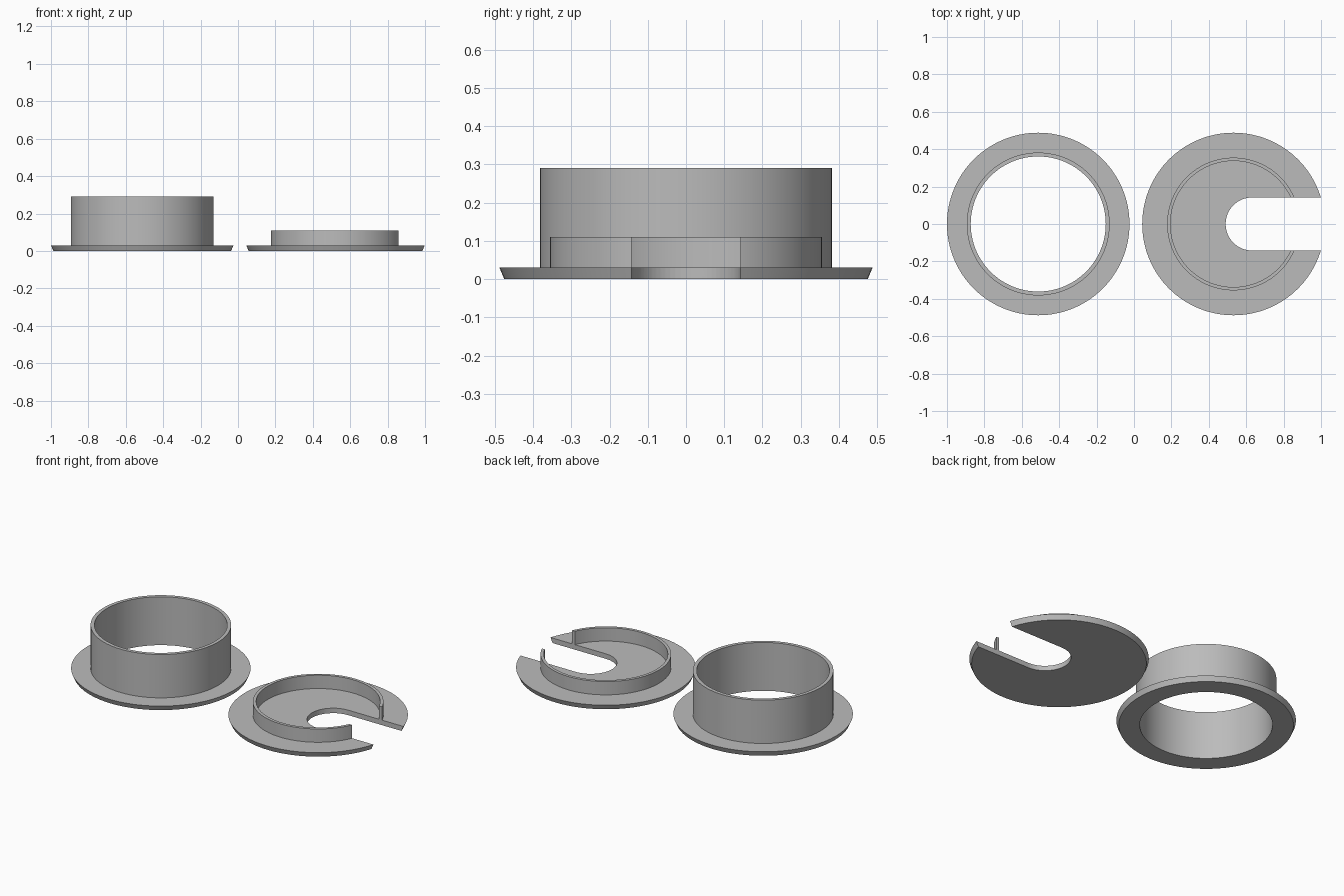
import bpy, bmesh, math

cube = bpy.data.objects.get("Cube")
if cube:
    bpy.data.objects.remove(cube)

SEGMENTS = 128
RIM, RIM_BASE, RIM_H = 0.488, 0.475, 0.03

grey = bpy.data.materials.new("plain grey")
grey.use_nodes = True
colour = (0.5, 0.5, 0.5, 1)
grey.diffuse_color = colour
grey.node_tree.nodes["Principled BSDF"].inputs["Base Color"].default_value = colour


def add_object(name, bm, location):
    bmesh.ops.recalc_face_normals(bm, faces=bm.faces)
    mesh = bpy.data.meshes.new(name)
    bm.to_mesh(mesh)
    bm.free()
    obj = bpy.data.objects.new(name, mesh)
    obj.location = location
    mesh.materials.append(grey)
    bpy.context.collection.objects.link(obj)
    return obj


def lathe(name, profile, x, closed):
    """Turn an (r, z) profile about the vertical axis at x."""
    bm = bmesh.new()
    verts = [bm.verts.new((r, 0, z)) for r, z in profile]
    edges = [bm.edges.new(pair) for pair in zip(verts, verts[1:])]
    if closed:
        edges.append(bm.edges.new((verts[-1], verts[0])))
    bmesh.ops.spin(bm, geom=verts + edges, cent=(0, 0, 0), axis=(0, 0, 1),
                   angle=math.tau, steps=SEGMENTS, use_duplicate=False)
    bmesh.ops.remove_doubles(bm, verts=bm.verts, dist=1e-5)
    return add_object(name, bm, (x, 0, 0))


def select_only(obj):
    bpy.ops.object.select_all(action='DESELECT')
    obj.select_set(True)
    bpy.context.view_layer.objects.active = obj


# Flanged sleeve: open tube on a bevelled rim
sleeve = lathe("flanged_sleeve",
               [(0.361, 0), (RIM_BASE, 0), (RIM, RIM_H), (0.382, RIM_H),
                (0.382, 0.29), (0.361, 0.29)], -0.512, True)

# Cap: solid disc with a low raised collar
cap = lathe("slotted_cap",
            [(0, 0), (RIM_BASE, 0), (RIM, RIM_H), (0.355, RIM_H), (0.355, 0.11),
             (0.337, 0.11), (0.337, RIM_H), (0, RIM_H)], 0.532, False)

# Cable slot: round-ended cutter open toward +x
half_width, steps = 0.142, 32
bm = bmesh.new()
outline = [(1, -half_width), (1, half_width)]
for i in range(steps + 1):
    a = math.pi * (0.5 + i / steps)
    outline.append((half_width * math.cos(a), half_width * math.sin(a)))
face = bm.faces.new([bm.verts.new((x, y, -0.1)) for x, y in outline])
side = bmesh.ops.extrude_face_region(bm, geom=[face])["geom"]
bmesh.ops.translate(bm, vec=(0, 0, 0.4),
                    verts=[v for v in side if isinstance(v, bmesh.types.BMVert)])
cutter = add_object("slot_cutter", bm, (0.632, 0, 0))
cutter.hide_render = True

select_only(cap)
cut = cap.modifiers.new("slot", 'BOOLEAN')
cut.operation = 'DIFFERENCE'
cut.solver = 'EXACT'
cut.object = cutter
bpy.ops.object.modifier_apply(modifier=cut.name)
bpy.data.objects.remove(cutter)

# Smooth round walls, crisp rims
for obj in (sleeve, cap):
    select_only(obj)
    bpy.ops.object.shade_smooth_by_angle(angle=math.radians(30))
